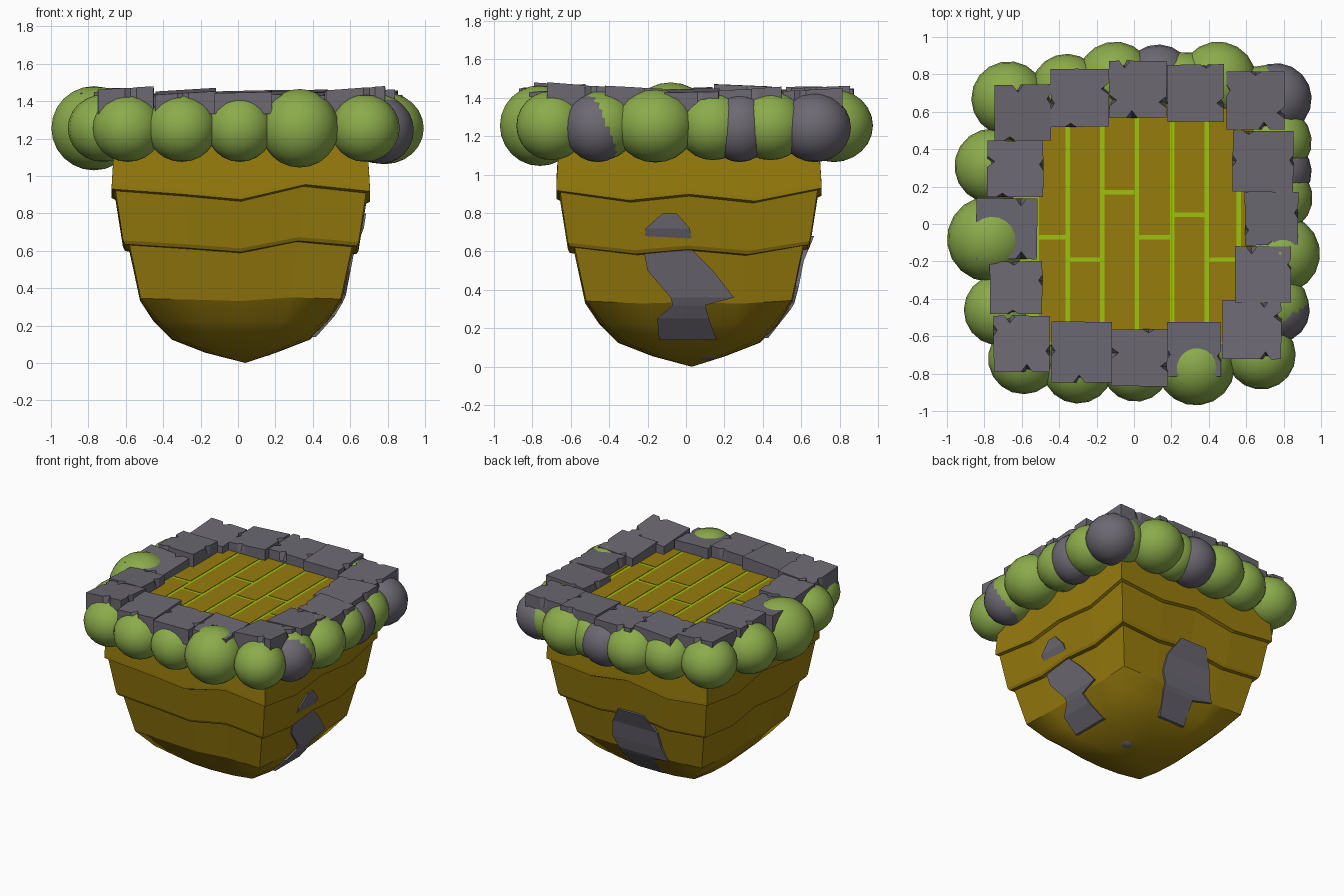
import bpy, bmesh, random
from math import radians
from mathutils import Matrix, Vector

if "Cube" in bpy.data.objects:
    bpy.data.objects.remove(bpy.data.objects["Cube"])

random.seed(4)


def material(name, rgb):
    m = bpy.data.materials.new(name)
    m.diffuse_color = (*rgb, 1)
    m.use_nodes = True
    m.node_tree.nodes["Principled BSDF"].inputs["Base Color"].default_value = m.diffuse_color
    return m


LEAF = material("leaf", (0.26, 0.41, 0.07))
EARTH = material("earth", (0.31, 0.2, 0.004))
LIME = material("lime", (0.33, 0.55, 0.004))
ROCK = material("rock", (0.15, 0.14, 0.17))


def finish(name, bm, mat):
    bmesh.ops.recalc_face_normals(bm, faces=bm.faces[:])
    me = bpy.data.meshes.new(name)
    bm.to_mesh(me)
    bm.free()
    ob = bpy.data.objects.new(name, me)
    bpy.context.collection.objects.link(ob)
    me.materials.append(mat)
    return ob


def bridge(bm, a, b, smooth=False):
    n = len(a)
    for i in range(n):
        f = bm.faces.new((a[i], a[(i + 1) % n], b[(i + 1) % n], b[i]))
        f.smooth = smooth


# Earth body: stepped square layers that taper to a rounded tip
# (half width, height, edge waviness, corner rounding)
PROFILE = [(0.665, 1.365, 0, 0), (0.69, 0.95, 0.04, 0), (0.69, 0.93, 0.04, 0),
           (0.67, 0.92, 0.04, 0), (0.63, 0.655, 0.03, 0), (0.62, 0.635, 0.03, 0),
           (0.595, 0.63, 0.03, 0), (0.54, 0.345, 0.01, 0.01), (0.465, 0.22, 0, 0.06),
           (0.37, 0.125, 0, 0.12), (0.19, 0.055, 0, 0.2)]
CX = CY = 0.015
SIDE = (-1, -0.45, 0.0, 0.5)
WAVE = [0, -0.7, -1.4, 0.6, -0.3, -1.6, -0.8, -1.7,
        0, -0.8, 0.3, -1, 0, -1.2, 0.2, -0.9]


def square_ring(bm, h, z, wave, rnd):
    ring = []
    for s in range(4):
        for k, t in enumerate(SIDE):
            p = Matrix.Rotation(radians(90 * s), 3, 'Z') @ Vector((t, -1, 0))
            p *= h * (1 - rnd * t * t)
            ring.append(bm.verts.new((p.x + CX, p.y + CY, z + wave * WAVE[s * 4 + k])))
    return ring


bm = bmesh.new()
rings = [square_ring(bm, *p) for p in PROFILE]
bm.faces.new(rings[0])
for i in range(len(rings) - 1):
    bridge(bm, rings[i], rings[i + 1], smooth=i >= 7)
tip = bm.verts.new((0.04, 0.03, 0))
for i in range(16):
    bm.faces.new((rings[-1][i], rings[-1][(i + 1) % 16], tip)).smooth = True
finish("earth_body", bm, EARTH)


# Rock outcrops that follow the side of the body
def half_width(z):
    for (h0, z0, *_), (h1, z1, *_) in zip(PROFILE, PROFILE[1:]):
        if z1 <= z <= z0:
            return h1 + (h0 - h1) * (z - z1) / (z0 - z1)
    return 0.1


def outcrop(name, rows, on_x):
    bm = bmesh.new()
    loops = []
    for z, u0, u1 in rows:
        o = half_width(z) + 0.018
        pts = ((u0, o), (u1, o), (u1, o - 0.14), (u0, o - 0.14))
        loops.append([bm.verts.new((d + CX, u, z) if on_x else (u, d + CY, z))
                      for u, d in pts])
    for a, b in zip(loops, loops[1:]):
        bridge(bm, a, b)
    bm.faces.new(loops[0])
    bm.faces.new(loops[-1])
    finish(name, bm, ROCK)


outcrop("right_outcrop", [(0.80, -0.12, -0.05), (0.72, -0.21, 0.02), (0.60, -0.22, 0.04),
                          (0.5, -0.2, 0.14), (0.36, -0.08, 0.25), (0.32, -0.07, 0.1),
                          (0.25, -0.15, 0.12), (0.14, -0.14, 0.16)], True)
outcrop("back_outcrop", [(0.68, -0.1, 0.12), (0.55, -0.18, 0.2), (0.42, -0.2, 0.22),
                         (0.33, -0.24, 0.18), (0.3, -0.08, 0.18), (0.15, -0.1, 0.12)], False)


# Floor: lime sheet with raised planks, the gaps showing as lines
def box(bm, x0, x1, y0, y1, z0, z1):
    m = Matrix.Translation(((x0 + x1) / 2, (y0 + y1) / 2, (z0 + z1) / 2))
    m = m @ Matrix.Diagonal((x1 - x0, y1 - y0, z1 - z0, 1))
    bmesh.ops.create_cube(bm, size=1, matrix=m)


bm = bmesh.new()
box(bm, -0.64, 0.66, -0.64, 0.66, 1.33, 1.37)
finish("floor_base", bm, LIME)
bm = bmesh.new()
seams = [-0.52, -0.355, -0.17, 0.015, 0.205, 0.39, 0.56, 0.66]
joints = [-0.07, -0.19, 0.17, -0.07, 0.05, -0.19, 0.3]
for x0, x1, j in zip(seams, seams[1:], joints):
    box(bm, x0 + 0.012, x1 - 0.012, -0.63, j - 0.012, 1.36, 1.373)
    box(bm, x0 + 0.012, x1 - 0.012, j + 0.012, 0.63, 1.36, 1.373)
finish("floor_planks", bm, EARTH)


# Bushes and round boulders around the rim: (x, y, radius), slightly squashed
def ball(name, x, y, r, z, rz, mat):
    bm = bmesh.new()
    m = (Matrix.Translation((x, y, z)) @ Matrix.Rotation(random.uniform(0, 3), 4, 'Z')
         @ Matrix.Diagonal((r, r, rz, 1)))
    bmesh.ops.create_uvsphere(bm, u_segments=18, v_segments=12, radius=1, matrix=m)
    for f in bm.faces:
        f.smooth = True
    finish(name, bm, mat)


BUSHES = [(-0.59, -0.72, 0.19), (-0.30, -0.77, 0.19), (0.01, -0.77, 0.18), (0.33, -0.76, 0.21),
          (0.68, -0.70, 0.185), (-0.72, -0.46, 0.19), (-0.77, -0.08, 0.23), (-0.76, 0.31, 0.20),
          (-0.67, 0.67, 0.20), (-0.36, 0.72, 0.19), (-0.10, 0.77, 0.205), (0.27, 0.74, 0.18),
          (0.45, 0.77, 0.205), (0.70, 0.66, 0.19), (0.76, 0.44, 0.19), (0.77, 0.14, 0.185),
          (0.785, -0.16, 0.21), (0.75, -0.44, 0.185)]
for x, y, r in BUSHES:
    rz = 0.18 + max(0, r - 0.19) * 0.6
    if r > 0.22:
        rz = 0.225
    elif (x, y) == (0.33, -0.76):
        rz = 0.21
    ball("bush", x, y, r, 1.255, rz, LEAF)
for x, y, r in [(0.13, 0.77, 0.19), (0.76, 0.67, 0.19), (0.78, 0.28, 0.17), (0.765, -0.46, 0.175)]:
    ball("boulder", x, y, r, 1.245, 0.18, ROCK)
ball("tip_stone", 0.13, 0.1, 0.08, 0.085, 0.05, ROCK)


# Stone blocks: each side may carry a wedge-shaped chip in its top edge
def stone(x, y, w):
    bm = bmesh.new()
    top, low = [], []
    h = w / 2
    zt = random.uniform(1.435, 1.465)
    tx, ty = random.uniform(-0.08, 0.08), random.uniform(-0.08, 0.08)
    for s in range(4):
        rot = Matrix.Rotation(radians(90 * s + random.uniform(-1, 1)), 3, 'Z')
        c = random.uniform(-0.5, 0.5) * h
        d = random.choice((0, 0.02, 0.04))
        for px, inset in ((-h, 0), (c - 0.03, 0), (c, d), (c + 0.03, 0)):
            p = rot @ Vector((px, -h + inset, 0))
            q = rot @ Vector((px, -h, 0))
            top.append(bm.verts.new((x + p.x, y + p.y, zt + tx * p.x + ty * p.y)))
            low.append(bm.verts.new((x + q.x, y + q.y, zt - 0.06)))
    base = [bm.verts.new((v.co.x, v.co.y, 1.33)) for v in low]
    bm.faces.new(top)
    bridge(bm, top, low)
    bridge(bm, low, base)
    bm.faces.new(base)
    finish("rim_stone", bm, ROCK)


STONES = [(-0.60, -0.64, 0.30), (-0.28, -0.685, 0.325), (0.03, -0.715, 0.305), (0.32, -0.67, 0.29),
          (0.63, -0.565, 0.315), (-0.63, -0.34, 0.28), (-0.68, -0.025, 0.325),
          (-0.635, 0.295, 0.30), (-0.595, 0.595, 0.30), (-0.29, 0.675, 0.31),
          (0.02, 0.72, 0.305), (0.33, 0.70, 0.305), (0.65, 0.66, 0.31),
          (0.69, 0.335, 0.325), (0.735, 0.03, 0.285), (0.69, -0.27, 0.30)]
for s in STONES:
    stone(*s)
